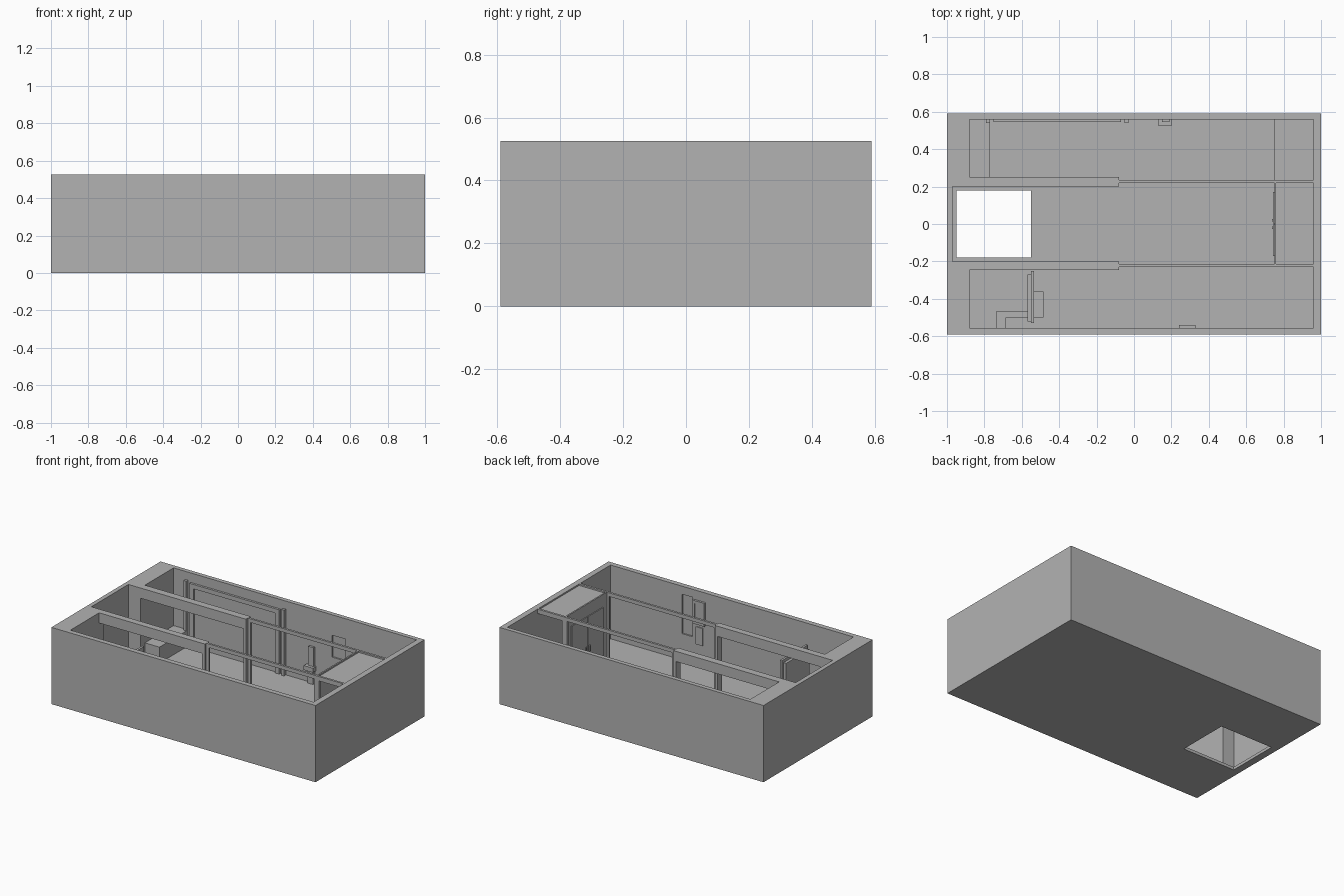
import bpy

cube = bpy.data.objects.get("Cube")
if cube:
    bpy.data.objects.remove(cube, do_unlink=True)

grey = bpy.data.materials.new("plain grey")
grey.use_nodes = True
grey.diffuse_color = (0.45, 0.45, 0.45, 1)
grey.node_tree.nodes["Principled BSDF"].inputs["Base Color"].default_value = (0.45, 0.45, 0.45, 1)

TOP, FLOOR, OVER = 0.525, 0.02, 0.6


def box(name, xs, ys, zs):
    """Axis-aligned box from its x, y and z ranges."""
    bpy.ops.mesh.primitive_cube_add(size=1, location=[sum(r) / 2 for r in (xs, ys, zs)])
    ob = bpy.context.object
    ob.name = name
    ob.scale = [r[1] - r[0] for r in (xs, ys, zs)]
    bpy.ops.object.transform_apply(location=False, rotation=False, scale=True)
    ob.data.materials.append(grey)
    return ob


def cut(target, xs, ys, zs):
    """Carve a box-shaped space out of the target."""
    cutter = box("cutter", xs, ys, zs)
    cutter.hide_render = True
    mod = target.modifiers.new("cut", "BOOLEAN")
    mod.operation = "DIFFERENCE"
    mod.solver = "EXACT"
    mod.object = cutter
    bpy.context.view_layer.objects.active = target
    bpy.ops.object.modifier_apply(modifier=mod.name)
    bpy.data.objects.remove(cutter, do_unlink=True)


shell = box("building_shell", (-1, 1), (-0.59, 0.59), (0, TOP))
full = (FLOOR, OVER)

# Side rooms, wider where the partitions are thin
cut(shell, (-0.88, 0.96), (-0.555, -0.245), full)
cut(shell, (-0.08, 0.96), (-0.3, -0.23), full)
cut(shell, (-0.88, 0.96), (0.25, 0.56), full)
cut(shell, (-0.08, 0.96), (0.235, 0.3), full)

# Central hall, with an open shaft in its floor
cut(shell, (-0.97, 0.75), (-0.2, 0.2), full)
cut(shell, (-0.08, 0.75), (-0.215, 0.22), full)
cut(shell, (-0.95, -0.55), (-0.18, 0.18), (-0.1, 0.1))

# Roofed end room: the space below its roof and the shallow recess on top
cut(shell, (0.76, 0.96), (-0.215, 0.22), (FLOOR, 0.5))
cut(shell, (0.76, 0.96), (-0.215, 0.22), (0.515, OVER))

# Openings in the partitions, leaving beams and posts
for ys in ((-0.27, -0.19), (0.19, 0.27)):
    cut(shell, (-0.88, -0.1), ys, (FLOOR, 0.455))
    cut(shell, (-0.06, 0.735), ys, (FLOOR, 0.5))
    cut(shell, (0.775, 0.96), ys, (FLOOR, 0.495))

# Shallow niches in the outer walls
cut(shell, (0.32, 0.42), (0.5, 0.57), (0.235, 0.385))
cut(shell, (0.34, 0.42), (-0.565, -0.5), (0.2, 0.47))

# Double door at the end of the hall
for side, ys in (("right", (-0.17, -0.003)), ("left", (0.003, 0.17))):
    box(side + "_door_leaf", (0.744, 0.751), ys, (FLOOR, 0.44))
for side, y in (("right", -0.02), ("left", 0.02)):
    box(side + "_door_handle", (0.738, 0.746), (y - 0.006, y + 0.006), (0.2, 0.24))

# Raised ends of the back room
box("back_room_bench", (-0.88, -0.77), (0.25, 0.56), (FLOOR, 0.13))
box("back_room_step", (0.75, 0.96), (0.235, 0.56), (FLOOR, 0.06))

# Frame on the back wall, with a post at each side
wall = (0.545, 0.56)
box("frame_top_rail", (-0.75, -0.07), wall, (0.43, 0.46))
box("frame_left_stile", (-0.1, -0.07), wall, (FLOOR, 0.43))
box("frame_right_stile", (-0.75, -0.72), wall, (FLOOR, 0.43))
for side, x in (("right", -0.78), ("left", -0.04)):
    box(side + "_frame_post", (x - 0.01, x + 0.01), (0.54, 0.56), (FLOOR, 0.47))

# Basin and upright unit on the back wall
box("basin", (0.13, 0.2), (0.525, 0.56), (0.11, 0.14))
box("basin_pedestal", (0.15, 0.19), (0.54, 0.56), (FLOOR, 0.11))
box("basin_upright", (0.15, 0.19), (0.545, 0.56), (0.14, 0.27))

# Wall cabinet on the front wall
cabinet = box("wall_cabinet", (0.24, 0.33), (-0.555, -0.54), (0.3, 0.46))
cut(cabinet, (0.255, 0.315), (-0.545, -0.5), (0.32, 0.44))
box("wall_panel", (0.26, 0.31), (-0.555, -0.548), (0.16, 0.28))

# Screen, desk and seat in the front room
box("screen_back", (-0.57, -0.55), (-0.52, -0.27), (FLOOR, 0.37))
box("screen_front", (-0.55, -0.535), (-0.53, -0.25), (FLOOR, 0.39))
box("desk", (-0.735, -0.57), (-0.5, -0.465), (FLOOR, 0.16))
box("desk_return", (-0.735, -0.685), (-0.555, -0.5), (FLOOR, 0.16))
box("seat", (-0.535, -0.485), (-0.5, -0.36), (0.1, 0.15))
box("seat_base", (-0.53, -0.515), (-0.48, -0.38), (FLOOR, 0.1))
